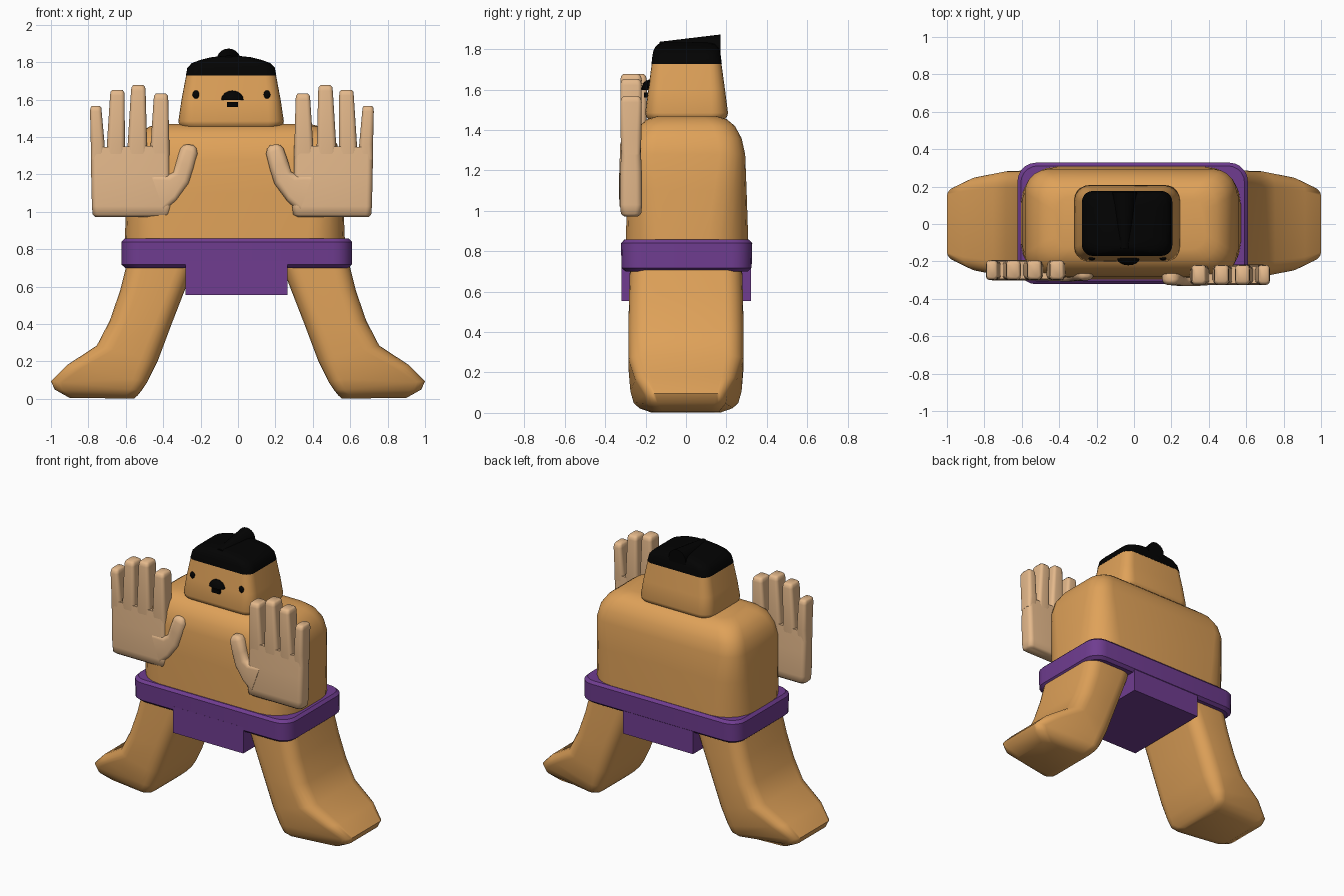
import bpy, bmesh, math
from mathutils import Vector, Matrix

if "Cube" in bpy.data.objects:
    bpy.data.objects.remove(bpy.data.objects["Cube"])


def material(name, rgb):
    m = bpy.data.materials.new(name)
    m.diffuse_color = (*rgb, 1)
    m.use_nodes = True
    m.node_tree.nodes["Principled BSDF"].inputs["Base Color"].default_value = m.diffuse_color
    return m


SKIN = material("warm skin", (0.74, 0.36, 0.10))
PALM = material("pale palm", (0.78, 0.485, 0.26))
PURPLE = material("purple cloth", (0.16, 0.046, 0.28))
BLACK = material("black", (0.0008, 0.0008, 0.0008))


def finish(name, bm, mat, angle=35):
    bmesh.ops.recalc_face_normals(bm, faces=bm.faces)
    me = bpy.data.meshes.new(name)
    bm.to_mesh(me)
    bm.free()
    me.materials.append(mat)
    ob = bpy.data.objects.new(name, me)
    bpy.context.collection.objects.link(ob)
    bpy.ops.object.select_all(action='DESELECT')
    ob.select_set(True)
    bpy.context.view_layer.objects.active = ob
    bpy.ops.object.shade_smooth_by_angle(angle=math.radians(angle))
    return ob


def ring(a, b, hy_a, hy_b, r, cy, n=5):
    """Rounded rectangle spanning a to b in XZ, with a half depth at each end."""
    a, b = Vector(a), Vector(b)
    half = (b - a).length / 2
    r = min(r, half * 0.99, min(hy_a, hy_b) * 0.99)
    hy = max(hy_a, hy_b)
    pts = []
    for k, (sx, sy) in enumerate(((1, 1), (-1, 1), (-1, -1), (1, -1))):
        for i in range(n + 1):
            t = math.radians(90 * k + 90 * i / n)
            u = (sx * (half - r) + r * math.cos(t)) / half
            v = (sy * (hy - r) + r * math.sin(t)) / hy
            p = a.lerp(b, (u + 1) / 2)
            pts.append((p.x, cy + v * (hy_a + (hy_b - hy_a) * (u + 1) / 2), p.y))
    return pts


def loft(name, sections, mat, cy=0.0, angle=35):
    bm = bmesh.new()
    rings = [[bm.verts.new(p) for p in ring(*s, cy)] for s in sections]
    for lo, hi in zip(rings, rings[1:]):
        for i in range(len(lo)):
            j = (i + 1) % len(lo)
            bm.faces.new((lo[i], lo[j], hi[j], hi[i]))
    bm.faces.new(rings[0])
    bm.faces.new(rings[-1])
    return finish(name, bm, mat, angle)


def stack(name, levels, mat, cx=0.0, cy=0.0, angle=35):
    """Loft of level slices (z, half width, half depth, corner radius)."""
    return loft(name, [((cx - hx, z), (cx + hx, z), hy, hy, r)
                       for z, hx, hy, r in levels], mat, cy, angle)


def ball(name, centre, scale, mat, top_only=False):
    bm = bmesh.new()
    bmesh.ops.create_uvsphere(bm, u_segments=16, v_segments=8, radius=1)
    if top_only:
        bmesh.ops.bisect_plane(bm, geom=bm.verts[:] + bm.edges[:] + bm.faces[:],
                               plane_co=(0, 0, 0), plane_no=(0, 0, 1), clear_inner=True)
        bmesh.ops.holes_fill(bm, edges=bm.edges[:])
    bm.transform(Matrix.Translation(centre) @ Matrix.Diagonal((*scale, 1)))
    finish(name, bm, mat, 60)


def block(name, lo, hi, mat):
    bm = bmesh.new()
    bmesh.ops.create_cube(bm, size=1)
    lo, hi = Vector(lo), Vector(hi)
    bm.transform(Matrix.Translation((lo + hi) / 2) @ Matrix.Diagonal((*(hi - lo), 1)))
    finish(name, bm, mat)


# Torso, with corners that get squarer toward the shoulders
stack("torso", [(0.74, .59, .305, .21), (0.86, .588, .303, .20), (1.10, .578, .295, .16),
                (1.28, .566, .288, .125), (1.36, .548, .27, .12), (1.42, .508, .237, .11),
                (1.455, .46, .195, .10), (1.47, .40, .14, .08)], SKIN, -0.017, 0.005, 50)

# Head and hair
HX = -0.037
stack("head", [(1.45, .262, .185, .07), (1.465, .278, .20, .08), (1.485, .282, .205, .08),
               (1.60, .265, .19, .07), (1.732, .24, .172, .06)], SKIN, HX, 0.003, 40)
stack("hair", [(1.728, .242, .174, .06), (1.77, .234, .169, .065), (1.795, .21, .164, .07),
               (1.812, .165, .154, .07), (1.826, .11, .14, .07), (1.833, .05, .115, .045)],
      BLACK, HX, 0.003, 50)

# Topknot rising to the back of the head
bm = bmesh.new()
bmesh.ops.create_cone(bm, cap_ends=True, segments=20, radius1=0.03, radius2=0.066, depth=0.30)
bm.transform(Matrix.Translation((-0.05, 0.02, 1.807)) @ Matrix.Rotation(math.radians(-90), 4, 'X'))
finish("topknot", bm, BLACK)

# Eyes and mouth
ball("left_eye", (-0.225, -0.183, 1.627), (.018, .012, .023), BLACK)
ball("right_eye", (0.155, -0.183, 1.627), (.018, .012, .023), BLACK)
ball("mouth_top", (-0.03, -0.185, 1.598), (.06, .036, .05), BLACK, True)
block("mouth_bottom", (-.06, -.208, 1.56), (0, -.16, 1.586), BLACK)

# Belt and hanging cloth
stack("belt", [(0.70, .595, .302, .09), (0.718, .616, .322, .10),
               (0.84, .616, .325, .10), (0.858, .598, .308, .09)], PURPLE, -0.007, 0.003, 30)
block("loincloth", (-.28, -.32, .555), (.265, .322, .74), PURPLE)

# Legs, flaring out into pointed feet
for label, s in (("left_leg", -1), ("right_leg", 1)):
    secs = [((.20, .80), (.575, .80), .275, .275, .09),
            ((.285, .58), (.63, .58), .282, .282, .09),
            ((.355, .40), (.685, .42), .285, .285, .09),
            ((.43, .20), (.755, .285), .286, .283, .09),
            ((.485, .09), (.915, .18), .282, .245, .08),
            ((.515, .045), (1.0, .095), .268, .195, .06),
            ((.535, .02), (.98, .05), .238, .19, .06),
            ((.555, .002), (.90, .005), .175, .16, .05)]
    loft(label, [((s * a[0], a[1]), (s * b[0], b[1]), p, q, r) for a, b, p, q, r in secs],
         SKIN, 0, 60)

# Hands: palm, four fingers and a thumb each
# Finger rows: base x, base half width, tip x, tip half width, tip height
FINGERS = [(.352, .050, .347, .039, 1.632), (.473, .052, .468, .039, 1.677),
           (.588, .048, .58, .039, 1.652), (.685, .037, .695, .031, 1.567)]
for label, left, cy in (("left", True, -0.247), ("right", False, -0.272)):
    def X(x):
        return -x - 0.065 if left else x

    def part(name, secs, dy=0.0):
        loft(label + name, [((X(a[0]), a[1]), (X(b[0]), b[1]), h, h, r)
                            for a, b, h, r in secs], PALM, cy + dy, 65)

    part("_palm", [((.315, .973), (.70, .973), .035, .03), ((.295, .985), (.712, .985), .05, .03),
                   ((.29, 1.03), (.716, 1.03), .055, .03), ((.298, 1.20), (.72, 1.20), .053, .03),
                   ((.30, 1.355), (.722, 1.345), .046, .03)])
    for i, (x0, w0, x1, w, top) in enumerate(FINGERS):
        part(f"_finger_{i + 1}", [((x0 - w0, 1.28), (x0 + w0, 1.28), .046, .02),
                                  ((x0 - w0, 1.36), (x0 + w0, 1.36), .051, .025),
                                  ((x1 - w, top - .03), (x1 + w, top - .03), .053, .02),
                                  ((x1 - w * .93, top - .01), (x1 + w * .93, top - .01), .049, .02),
                                  ((x1 - w * .7, top), (x1 + w * .7, top), .038, .015)])
    part("_thumb", [((.33, 1.0), (.40, 1.20), .045, .03), ((.265, 1.055), (.31, 1.20), .048, .035),
                    ((.195, 1.15), (.283, 1.215), .046, .035),
                    ((.17, 1.23), (.268, 1.27), .044, .035),
                    ((.15, 1.31), (.243, 1.34), .042, .035),
                    ((.157, 1.34), (.225, 1.357), .034, .025),
                    ((.172, 1.356), (.205, 1.361), .02, .012)], -0.012)
